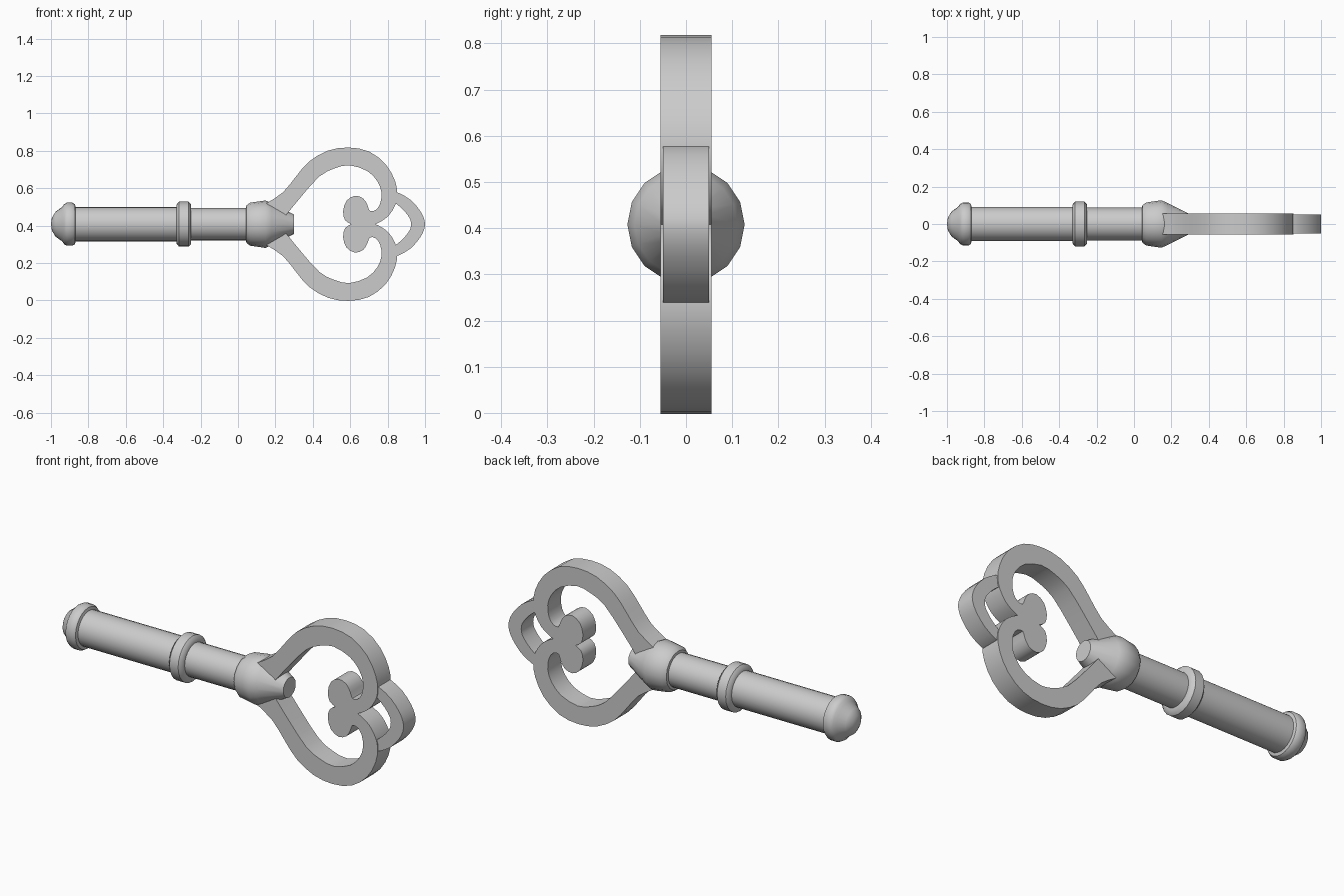
import bpy, bmesh
from math import cos, sin, tau, radians
from mathutils import Vector

if "Cube" in bpy.data.objects:
    bpy.data.objects.remove(bpy.data.objects["Cube"])

ZC = 0.408  # height of the key's axis


def finish(name, bm, angle):
    bmesh.ops.recalc_face_normals(bm, faces=bm.faces)
    me = bpy.data.meshes.new(name)
    bm.to_mesh(me)
    bm.free()
    ob = bpy.data.objects.new(name, me)
    bpy.context.collection.objects.link(ob)
    bpy.ops.object.select_all(action='DESELECT')
    ob.select_set(True)
    bpy.context.view_layer.objects.active = ob
    bpy.ops.object.shade_smooth_by_angle(angle=radians(angle))
    return ob


def lathe_x(name, profile, n=16, angle=40):
    """Turn (x, radius) points around the key's long axis; ends are closed."""
    bm = bmesh.new()
    rings = []
    for x, r in profile:
        count = n if r > 0 else 1
        rings.append([bm.verts.new((x, r * cos(tau * i / n), ZC + r * sin(tau * i / n)))
                      for i in range(count)])
    for a, b in zip(rings, rings[1:]):
        for i in range(n):
            j = (i + 1) % n
            if len(a) == 1:
                bm.faces.new((a[0], b[i], b[j]))
            else:
                bm.faces.new((a[i], b[i], b[j], a[j]))
    for ring in (rings[0], rings[-1]):
        if len(ring) > 1:
            bm.faces.new(ring)
    return finish(name, bm, angle)


def smooth_path(pts, steps=2):
    """Catmull-Rom refinement of an open 2D path."""
    p = [Vector(q) for q in pts]
    p = [2 * p[0] - p[1]] + p + [2 * p[-1] - p[-2]]
    out = []
    for a, b, c, d in zip(p, p[1:], p[2:], p[3:]):
        for s in range(steps):
            t = s / steps
            out.append(0.5 * (2 * b + (c - a) * t + (2 * a - 5 * b + 4 * c - d) * t * t
                              + (3 * b - a - 3 * c + d) * t ** 3))
    return out + [p[-2]]


def mirrored_plate(name, outer, inner, half):
    """Flat plate; both half edges end on the axis and are mirrored across it."""
    a, b = smooth_path(outer), smooth_path(inner)
    flip = lambda path: [Vector((v.x, -v.y)) for v in path]
    loop = a + flip(a[-2::-1]) + flip(b[::-1]) + b[1:]
    bm = bmesh.new()
    face = bm.faces.new([bm.verts.new((v.x, -half, ZC + v.y)) for v in loop])
    new = bmesh.ops.extrude_face_region(bm, geom=[face])['geom']
    bmesh.ops.translate(bm, vec=(0, 2 * half, 0),
                        verts=[v for v in new if isinstance(v, bmesh.types.BMVert)])
    bmesh.ops.triangulate(bm, faces=[f for f in bm.faces if len(f.verts) > 4])
    return finish(name, bm, 35)


# Turned shaft with rounded end and two collars
lathe_x("shaft", [(-1, 0), (-0.995, 0.035), (-0.975, 0.067), (-0.94, 0.092),
                  (-0.93, 0.107), (-0.915, 0.115), (-0.885, 0.115), (-0.872, 0.107),
                  (-0.868, 0.092), (-0.33, 0.092), (-0.327, 0.107), (-0.315, 0.12),
                  (-0.265, 0.12), (-0.252, 0.107), (-0.25, 0.087), (0.08, 0.087)], n=24)

# Faceted socket that holds the bow
lathe_x("socket", [(0.042, 0.085), (0.045, 0.1), (0.065, 0.115), (0.147, 0.127),
                   (0.18, 0.112), (0.3, 0.052)])

# Heart-shaped bow, curling inward to a two-lobed scroll
mirrored_plate("bow",
               [(0.15, 0.11), (0.24, 0.17), (0.31, 0.255), (0.38, 0.335), (0.48, 0.393),
                (0.59, 0.41), (0.70, 0.389), (0.79, 0.32), (0.84, 0.23), (0.852, 0.155),
                (0.84, 0.1), (0.805, 0.045), (0.765, 0.015), (0.735, 0)],
               [(0.605, 0), (0.572, 0.022), (0.562, 0.07), (0.58, 0.125), (0.625, 0.152),
                (0.67, 0.137), (0.693, 0.1), (0.705, 0.071), (0.735, 0.075), (0.76, 0.11),
                (0.767, 0.17), (0.745, 0.23), (0.69, 0.285), (0.595, 0.315), (0.515, 0.298),
                (0.435, 0.255), (0.34, 0.15), (0.25, 0.04)], 0.055)

# Pointed loop on the far end of the bow
mirrored_plate("tip_loop",
               [(0.82, 0.172), (0.86, 0.167), (0.925, 0.128), (0.975, 0.07), (0.995, 0.028), (1.0, 0)],
               [(0.925, 0), (0.92, 0.028), (0.89, 0.07), (0.845, 0.11), (0.81, 0.125)], 0.05)
